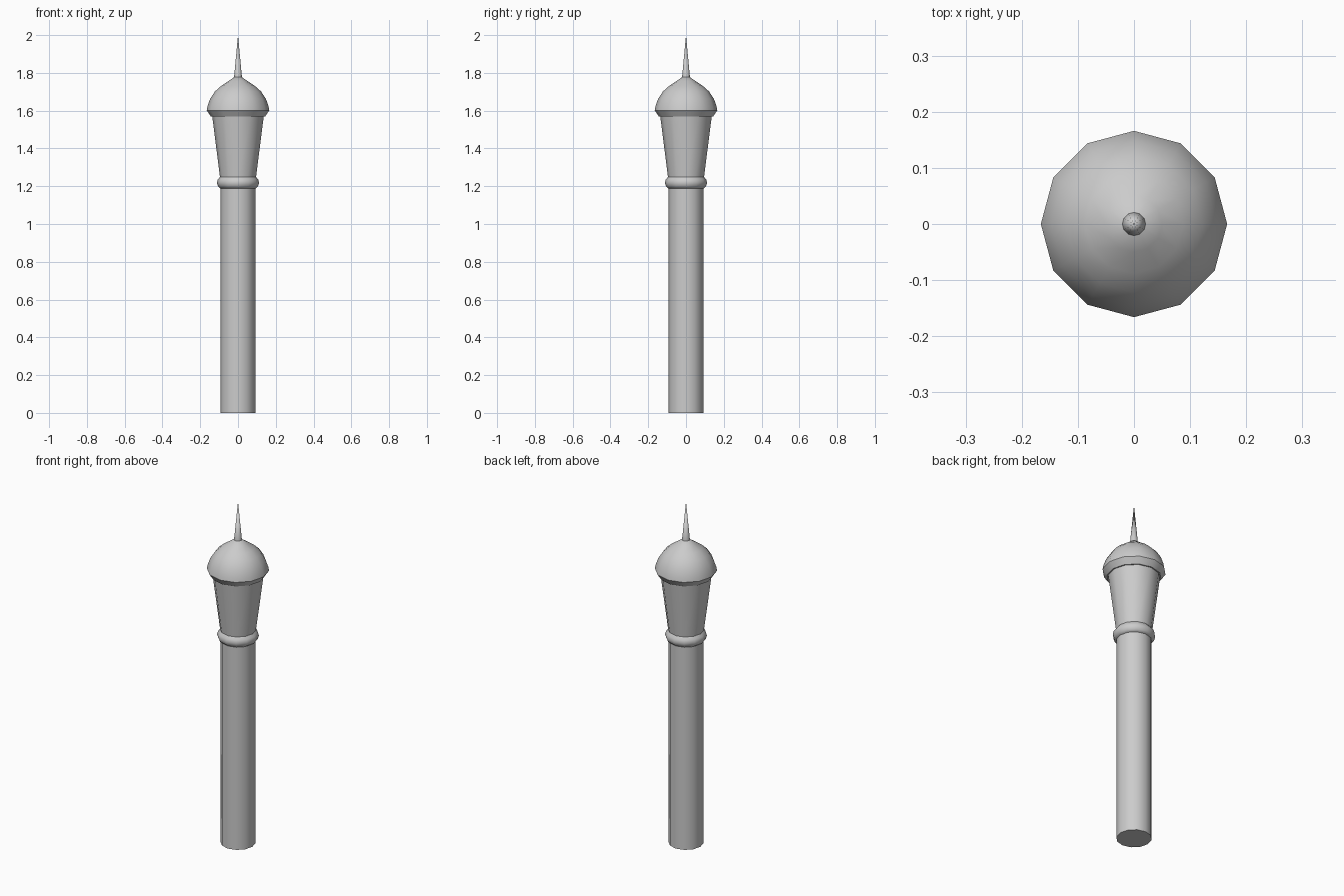
import bpy
import bmesh
from math import cos, sin, tau, radians

cube = bpy.data.objects.get("Cube")
if cube:
    bpy.data.objects.remove(cube, do_unlink=True)

SIDES = 12

stone = bpy.data.materials.new("light grey stone")
stone.use_nodes = True
grey = (0.6, 0.6, 0.6, 1)
stone.diffuse_color = grey
stone.node_tree.nodes["Principled BSDF"].inputs["Base Color"].default_value = grey


def lathe(name, profile, smooth_angle=40):
    """Spin a (radius, height) profile about z; radius 0 closes to a point."""
    bm = bmesh.new()
    rings = []
    for r, z in profile:
        count = SIDES if r else 1
        rings.append([bm.verts.new((r * cos(tau * i / SIDES), r * sin(tau * i / SIDES), z))
                      for i in range(count)])
    for low, high in zip(rings, rings[1:]):
        for i in range(SIDES):
            j = (i + 1) % SIDES
            if len(high) == 1:
                bm.faces.new((low[i], low[j], high[0]))
            else:
                bm.faces.new((low[i], low[j], high[j], high[i]))
    # Close open ends
    bm.faces.new(rings[0][::-1])
    if len(rings[-1]) > 1:
        bm.faces.new(rings[-1])
    mesh = bpy.data.meshes.new(name)
    bm.to_mesh(mesh)
    bm.free()
    mesh.materials.append(stone)
    obj = bpy.data.objects.new(name, mesh)
    bpy.context.collection.objects.link(obj)
    bpy.ops.object.select_all(action="DESELECT")
    obj.select_set(True)
    bpy.context.view_layer.objects.active = obj
    bpy.ops.object.shade_smooth_by_angle(angle=radians(smooth_angle))
    return obj


# Plain shaft
lathe("shaft", [(0.093, 0), (0.093, 1.2)])

# Rounded collar moulding
lathe("collar", [(0.093, 1.188), (0.105, 1.198), (0.112, 1.218),
                 (0.107, 1.235), (0.095, 1.25)], 50)

# Flared upper section
lathe("flared_lantern", [(0.095, 1.245), (0.137, 1.575)])

# Dome with an undercut rim and swept-in crown
lathe("dome", [(0.143, 1.568), (0.166, 1.602), (0.162, 1.622), (0.148, 1.662),
               (0.122, 1.702), (0.088, 1.732), (0.05, 1.757), (0.02, 1.778)])

# Pointed finial
lathe("finial", [(0.021, 1.776), (0, 2)])
